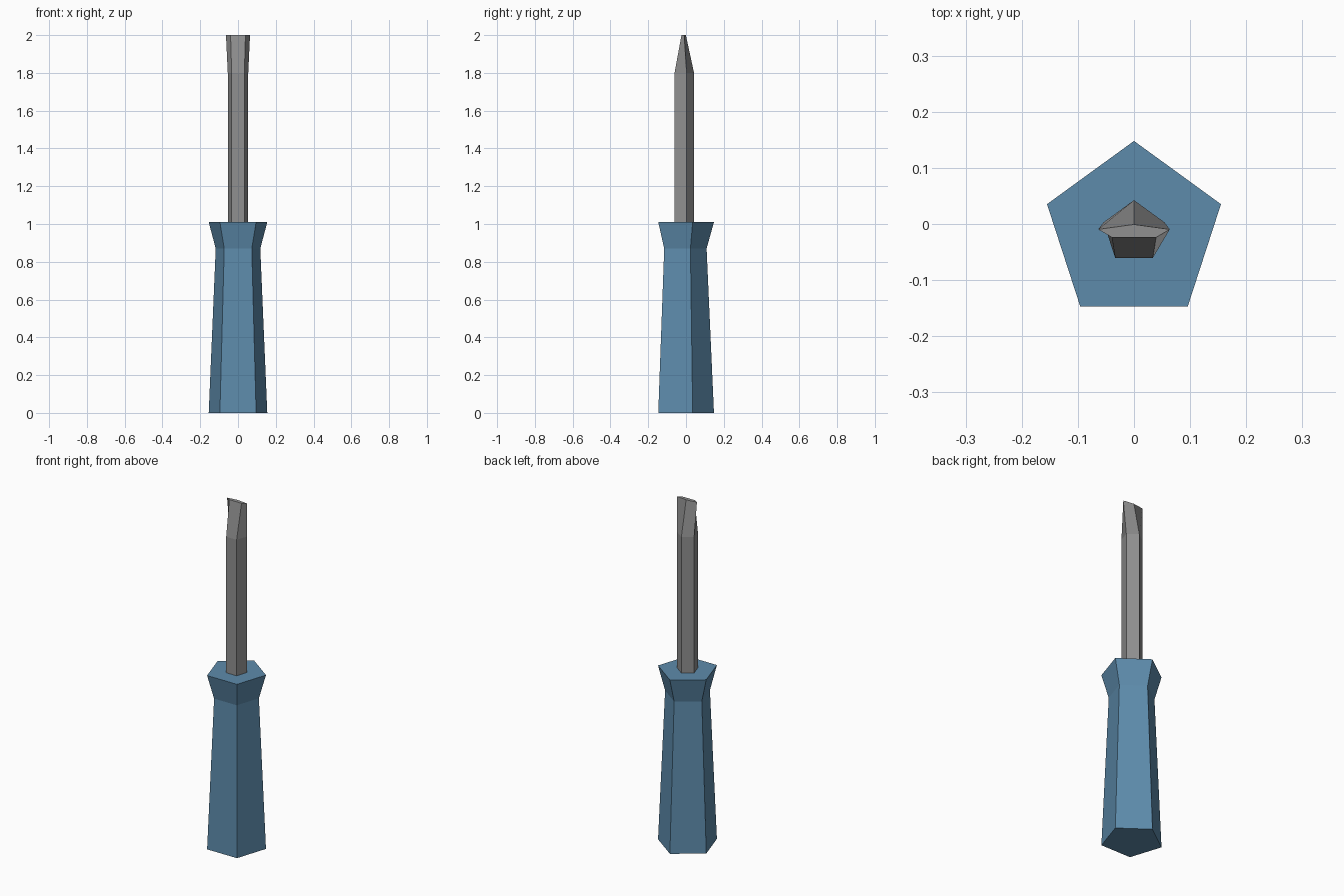
import bpy, bmesh, math

if "Cube" in bpy.data.objects:
    bpy.data.objects.remove(bpy.data.objects["Cube"])


def material(name, rgb):
    m = bpy.data.materials.new(name)
    m.diffuse_color = (*rgb, 1.0)
    m.use_nodes = True
    m.node_tree.nodes["Principled BSDF"].inputs["Base Color"].default_value = m.diffuse_color
    return m


def pentagon_loft(name, sections, mat):
    """Stack pentagons (z, x radius, y radius, y centre) and skin them."""
    bm = bmesh.new()
    rings = []
    for z, rx, ry, cy in sections:
        angles = [math.radians(90 + 72 * i) for i in range(5)]
        rings.append([bm.verts.new((rx * math.cos(a), cy + ry * math.sin(a), z))
                      for a in angles])
    for low, high in zip(rings, rings[1:]):
        for i in range(5):
            j = (i + 1) % 5
            bm.faces.new((low[i], low[j], high[j], high[i]))
    bm.faces.new(rings[0][::-1])
    bm.faces.new(rings[-1])
    mesh = bpy.data.meshes.new(name)
    bm.to_mesh(mesh)
    bm.free()
    mesh.materials.append(mat)
    obj = bpy.data.objects.new(name, mesh)
    bpy.context.collection.objects.link(obj)
    return obj


blue = material("handle_blue", (0.11, 0.26, 0.41))
steel = material("steel_grey", (0.28, 0.28, 0.28))

# Handle: tapers upward, then flares into a collar
pentagon_loft("handle", [
    (0.0, 0.163, 0.163, -0.015),
    (0.87, 0.124, 0.124, -0.015),
    (1.01, 0.163, 0.163, -0.015),
], blue)

# Shaft: straight rod ending in a flattened, slightly widened blade
pentagon_loft("shaft_and_blade", [
    (1.0, 0.057, 0.057, -0.0145),
    (1.8, 0.057, 0.057, -0.0145),
    (2.0, 0.067, 0.0127, -0.0135),
], steel)
